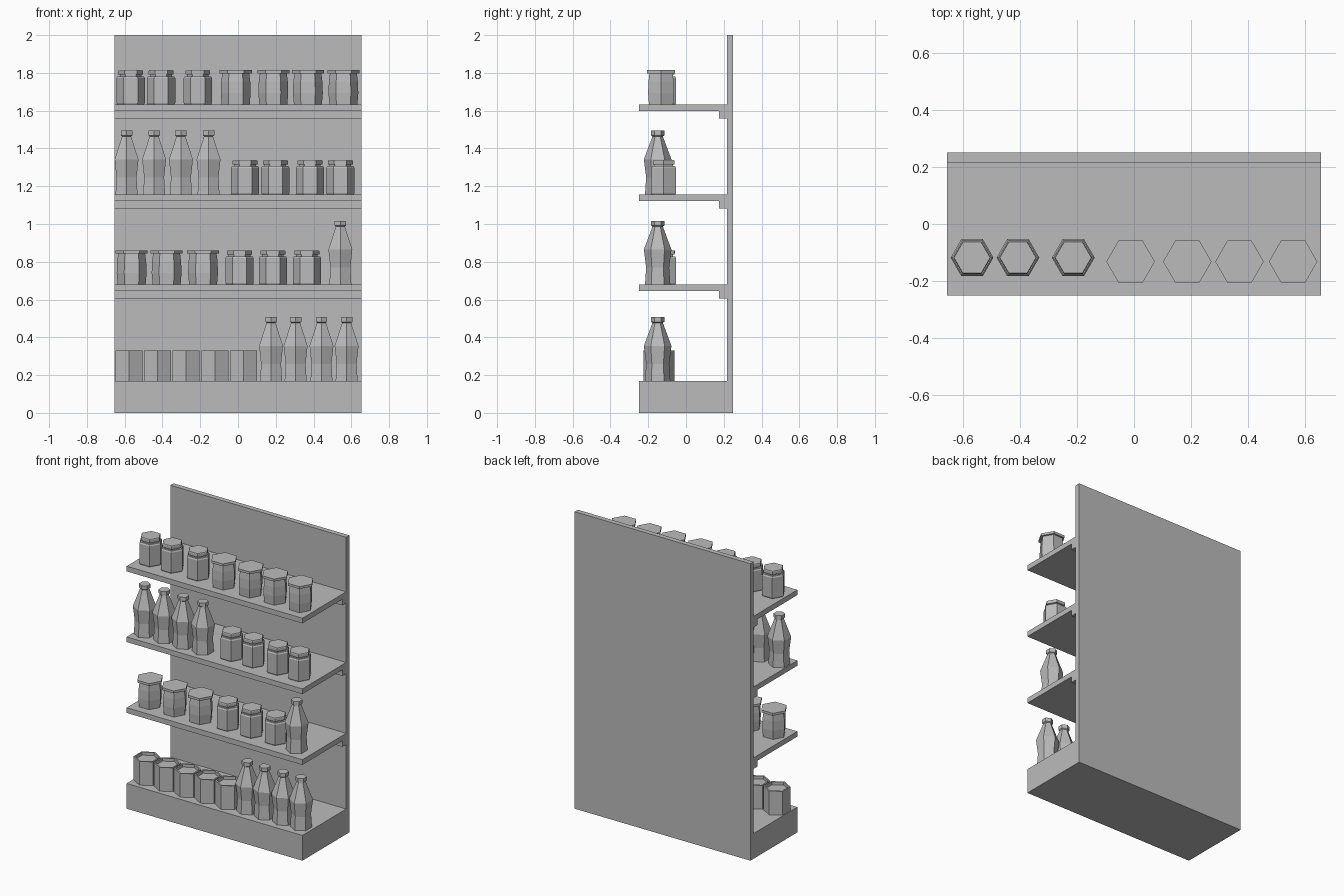
import bpy
import bmesh
import math

cube = bpy.data.objects.get("Cube")
if cube:
    bpy.data.objects.remove(cube, do_unlink=True)

grey = bpy.data.materials.new("plain_grey")
grey.use_nodes = True
colour = (0.5, 0.5, 0.5, 1)
grey.diffuse_color = colour
grey.node_tree.nodes["Principled BSDF"].inputs["Base Color"].default_value = colour


def add_object(name, mesh, location):
    obj = bpy.data.objects.new(name, mesh)
    obj.location = location
    bpy.context.collection.objects.link(obj)
    return obj


def box(name, width, y0, y1, z0, z1):
    """Box centred on x, spanning the given depth and height."""
    bm = bmesh.new()
    bmesh.ops.create_cube(bm, size=1)
    bmesh.ops.scale(bm, vec=(width, y1 - y0, z1 - z0), verts=bm.verts)
    mesh = bpy.data.meshes.new(name)
    bm.to_mesh(mesh)
    bm.free()
    mesh.materials.append(grey)
    return add_object(name, mesh, (0, (y0 + y1) / 2, (z0 + z1) / 2))


def hex_mesh(name, profile, turn=0):
    """Six-sided flat-shaded vessel from (radius, height) rings, capped at both ends."""
    bm = bmesh.new()
    rings = []
    for radius, z in profile:
        angles = [math.radians(60 * i + turn) for i in range(6)]
        rings.append([bm.verts.new((radius * math.cos(a), radius * math.sin(a), z))
                      for a in angles])
    for low, high in zip(rings, rings[1:]):
        for i in range(6):
            j = (i + 1) % 6
            bm.faces.new((low[i], low[j], high[j], high[i]))
    bm.faces.new(rings[0][::-1])
    bm.faces.new(rings[-1])
    mesh = bpy.data.meshes.new(name)
    bm.to_mesh(mesh)
    bm.free()
    mesh.materials.append(grey)
    return mesh


# Cabinet: back panel, plinth, shelves and their support rails
WIDTH = 1.31
FRONT, PANEL, BACK = -0.25, 0.216, 0.25
box("back_panel", WIDTH, PANEL, BACK, 0, 2)
box("plinth", WIDTH, FRONT, PANEL, 0, 0.17)
SHELVES = (0.68, 1.157, 1.633)
for top in SHELVES:
    box("shelf", WIDTH, FRONT, PANEL, top - 0.035, top)
    box("shelf_rail", WIDTH, 0.174, PANEL, top - 0.075, top - 0.035)

# Vessel shapes, each with its distance from the centre line
jar = hex_mesh("small_jar", [
    (0.071, 0), (0.075, 0.008), (0.075, 0.14), (0.069, 0.149), (0.057, 0.149),
    (0.057, 0.158), (0.066, 0.158), (0.066, 0.177), (0.063, 0.181)])
wide_jar = hex_mesh("wide_lid_jar", [
    (0.074, 0), (0.079, 0.06), (0.077, 0.12), (0.071, 0.165),
    (0.085, 0.165), (0.085, 0.181)])
cup = hex_mesh("open_cup", [
    (0.083, 0), (0.083, 0.16), (0.072, 0.16), (0.072, 0.14)], 30)
bottle = hex_mesh("bottle", [
    (0.067, 0), (0.061, 0.09), (0.073, 0.185), (0.030, 0.3), (0.028, 0.307),
    (0.035, 0.312), (0.035, 0.337)], 30)

KINDS = {"jar": (jar, -0.118), "wide_jar": (wide_jar, -0.132),
         "cup": (cup, -0.143), "bottle": (bottle, -0.15)}

# Goods standing on each level, from right to left
GOODS = [
    (0.17, "cup", (-0.577, -0.426, -0.275, -0.122, 0.03)),
    (0.17, "bottle", (0.175, 0.305, 0.442, 0.575)),
    (SHELVES[0], "wide_jar", (-0.563, -0.378, -0.185)),
    (SHELVES[0], "jar", (0.008, 0.185, 0.365)),
    (SHELVES[0], "bottle", (0.542,)),
    (SHELVES[1], "bottle", (-0.59, -0.444, -0.302, -0.156)),
    (SHELVES[1], "jar", (0.037, 0.198, 0.381, 0.542)),
    (SHELVES[2], "jar", (-0.568, -0.407, -0.213)),
    (SHELVES[2], "wide_jar", (-0.012, 0.187, 0.37, 0.558)),
]
for z, kind, places in GOODS:
    mesh, y = KINDS[kind]
    for x in places:
        add_object(kind, mesh, (x, y, z))
